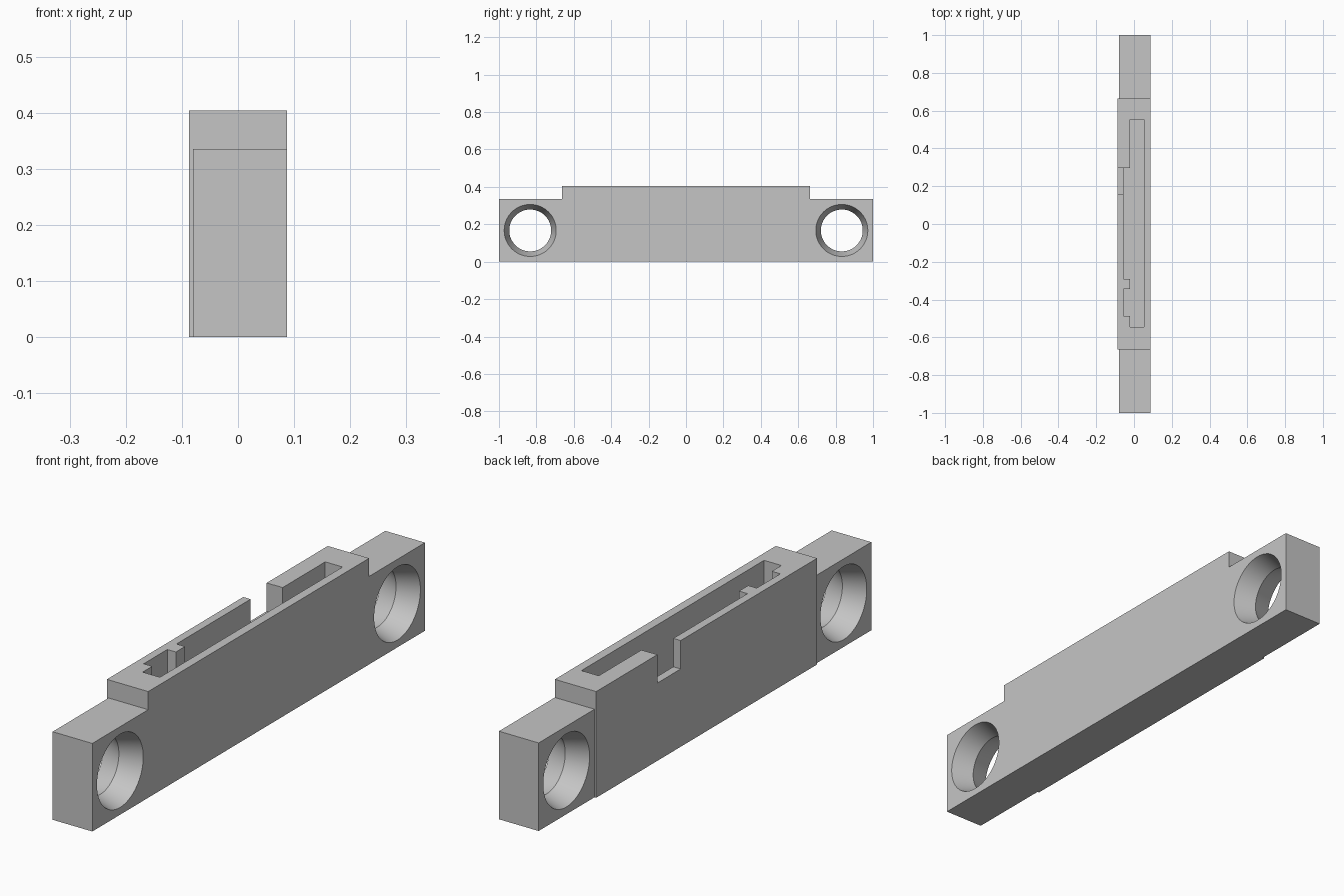
import bpy
import bmesh
from math import cos, sin, tau, radians

old = bpy.data.objects.get("Cube")
if old:
    bpy.data.objects.remove(old, do_unlink=True)

SIDE = 0.087        # half thickness of the raised middle
TOP = 0.404         # height of the raised middle
END_TOP = 0.335     # height of the mounting ends
SHOULDER = 0.664    # where the mounting ends begin
CLEAR = 0.1         # overshoot of the cutters

grey = bpy.data.materials.new("plain_grey")
grey.use_nodes = True
colour = (0.56, 0.56, 0.56, 1)
grey.diffuse_color = colour
grey.node_tree.nodes["Principled BSDF"].inputs["Base Color"].default_value = colour


def loft(name, rings):
    """Closed solid skinned through rings of equal point count."""
    bm = bmesh.new()
    loops = [[bm.verts.new(p) for p in ring] for ring in rings]
    n = len(loops[0])
    for a, b in zip(loops, loops[1:]):
        for i in range(n):
            j = (i + 1) % n
            bm.faces.new((a[i], a[j], b[j], b[i]))
    bm.faces.new(loops[0])
    bm.faces.new(loops[-1])
    bmesh.ops.recalc_face_normals(bm, faces=bm.faces)
    mesh = bpy.data.meshes.new(name)
    bm.to_mesh(mesh)
    bm.free()
    mesh.materials.append(grey)
    obj = bpy.data.objects.new(name, mesh)
    bpy.context.collection.objects.link(obj)
    return obj


def prism(name, outline, z0, z1):
    return loft(name, [[(x, y, z) for x, y in outline] for z in (z0, z1)])


def box(name, x0, x1, y0, y1, z0, z1):
    return prism(name, [(x0, y0), (x1, y0), (x1, y1), (x0, y1)], z0, z1)


def countersunk_hole(name, y, z=0.167, segments=64):
    """Double cone, narrowest halfway through the plate."""
    middle, reach = 0.0035, 0.11
    narrow, slope = 0.112, 0.027 / 0.083
    rings = []
    for d in (-reach, 0, reach):
        r = narrow + slope * abs(d)
        rings.append([(middle + d, y + r * cos(tau * i / segments),
                       z + r * sin(tau * i / segments)) for i in range(segments)])
    return loft(name, rings)


# Solid block for the whole bar
housing = box("housing", -SIDE, SIDE, -1, 1, 0, TOP)

# Lowered, slightly thinner ends with countersunk holes
cutters = []
for s, end in ((-1, "front"), (1, "back")):
    y0, y1 = sorted((s * SHOULDER, s * (1 + CLEAR)))
    cutters += [
        box(end + "_step_cutter", -SIDE - CLEAR, SIDE + CLEAR, y0, y1, END_TOP, TOP + CLEAR),
        box(end + "_side_cutter", -SIDE - CLEAR, -0.08, y0, y1, -CLEAR, TOP + 2 * CLEAR),
        countersunk_hole(end + "_hole_cutter", s * 0.833),
    ]

# Pocket open at the top, with a rib between its two side recesses
inner, outer = -0.02, -0.056
pocket = [(0.053, -0.545), (0.053, 0.553), (inner, 0.553),
          (inner, 0.297), (outer, 0.297), (outer, -0.29), (inner, -0.29),
          (inner, -0.345), (outer, -0.345), (outer, -0.487), (inner, -0.487),
          (inner, -0.545)]
cutters.append(prism("pocket_cutter", pocket, 0.07, TOP + CLEAR))

# Notch through the side wall
cutters.append(box("notch_cutter", -SIDE - CLEAR, -0.03, 0.156, 0.296, 0.296, TOP + 1.5 * CLEAR))

# Apply the cuts and tidy up
bpy.ops.object.select_all(action="DESELECT")
bpy.context.view_layer.objects.active = housing
housing.select_set(True)
for cutter in cutters:
    cutter.hide_render = True
    mod = housing.modifiers.new(cutter.name, "BOOLEAN")
    mod.operation = "DIFFERENCE"
    mod.solver = "EXACT"
    mod.object = cutter
    bpy.ops.object.modifier_apply(modifier=mod.name)
    bpy.data.objects.remove(cutter, do_unlink=True)

bpy.ops.object.shade_smooth_by_angle(angle=radians(25))
